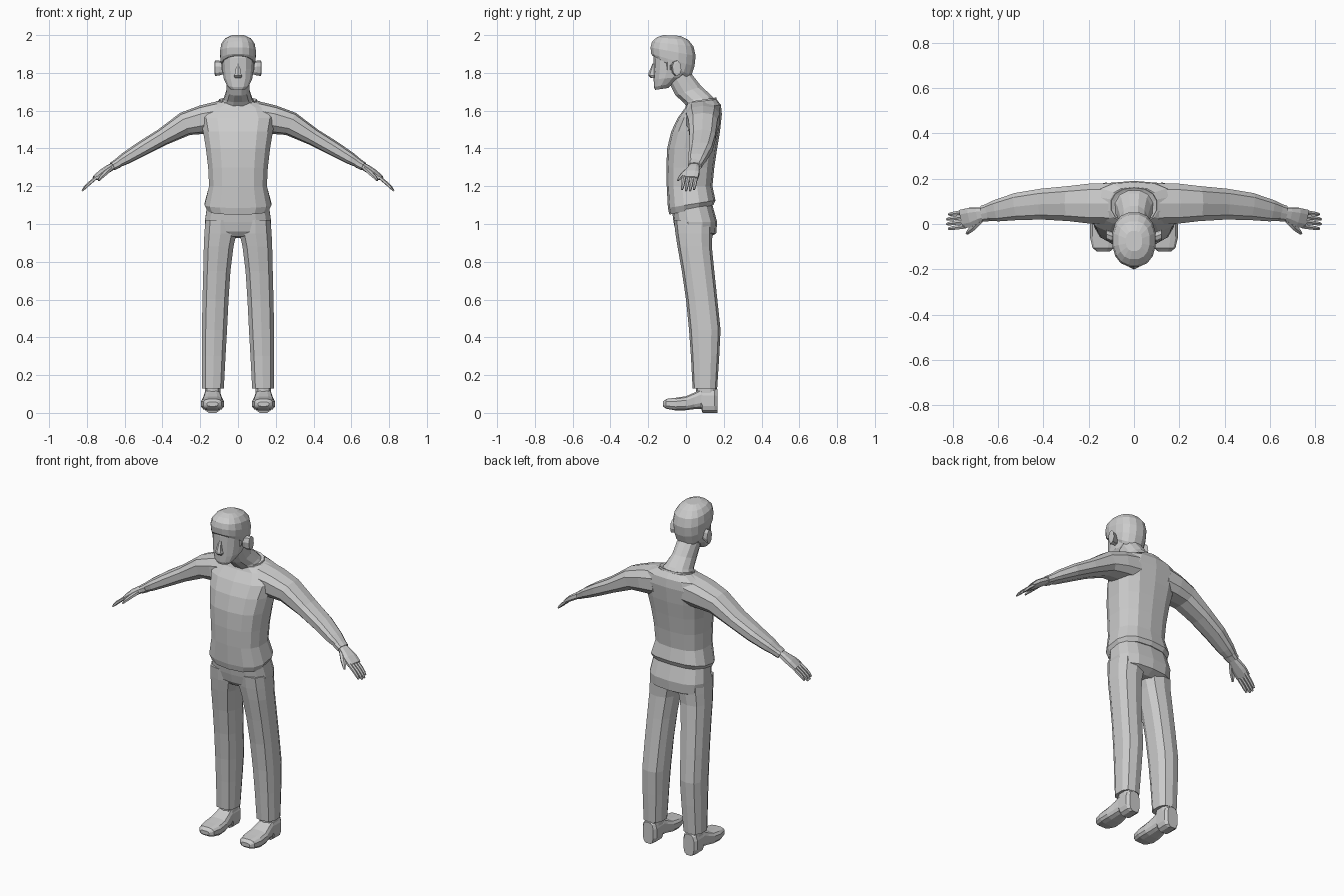
import bpy, bmesh, math
from mathutils import Vector as V

grey = bpy.data.materials.new("light grey")
grey.diffuse_color = (0.6, 0.6, 0.6, 1)


def ring(c, u, v, n=12, p=0.75):
    """Rounded-box section around c with half axes u and v."""
    a = [(i + 0.5) * math.tau / n for i in range(n)]
    f = lambda t: math.copysign(abs(t) ** p, t)
    mx = max(f(math.cos(t)) for t in a)
    my = max(f(math.sin(t)) for t in a)
    return [V(c) + V(u) * (f(math.cos(t)) / mx) + V(v) * (f(math.sin(t)) / my) for t in a]


def loft(name, rings, mirror=False):
    """Skin closed sections in order, cap both ends, optionally mirror in x."""
    bm = bmesh.new()
    rows = [[bm.verts.new(p) for p in r] for r in rings]
    n = len(rows[0])
    for a, b in zip(rows, rows[1:]):
        for i in range(n):
            j = (i + 1) % n
            bm.faces.new((a[i], a[j], b[j], b[i]))
    bm.faces.new(rows[0][::-1])
    bm.faces.new(rows[-1])
    bmesh.ops.recalc_face_normals(bm, faces=bm.faces)
    me = bpy.data.meshes.new(name)
    bm.to_mesh(me)
    bm.free()
    me.materials.append(grey)
    ob = bpy.data.objects.new(name, me)
    bpy.context.collection.objects.link(ob)
    if mirror:
        m = ob.modifiers.new("mirror", 'MIRROR')
        m.use_mirror_merge = False
    return ob


def body(name, rows, n=12, p=0.75):
    """Upright part: rows of (z front, z back, half width, y front, y back)."""
    loft(name, [ring((0, (f + b) / 2, (zf + zb) / 2), (w, 0, 0),
                     (0, (b - f) / 2, (zb - zf) / 2), n, p) for zf, zb, w, f, b in rows])


def limb(name, rows, n=10, p=0.75):
    """Sideways limb: rows of (x, y, z, half height, half depth), mirrored."""
    pts = [V(r[:3]) for r in rows]
    rings = []
    for i, r in enumerate(rows):
        d = pts[min(i + 1, len(pts) - 1)] - pts[max(i - 1, 0)]
        side = V((-d.y, d.x, 0)).normalized()
        up = d.cross(side).normalized()
        rings.append(ring(pts[i], side * r[4], up * r[3], n, p))
    loft(name, rings, True)


# Sweater torso with gathered hem
body("sweater", [
    (1.05, 1.10, .160, -.088, .145), (1.085, 1.125, .177, -.096, .156),
    (1.20, 1.20, .153, -.102, .140), (1.30, 1.30, .158, -.104, .150),
    (1.40, 1.40, .170, -.100, .165), (1.49, 1.49, .185, -.078, .180),
    (1.56, 1.58, .200, -.045, .190), (1.615, 1.63, .170, -.005, .185),
    (1.64, 1.66, .105, .005, .162)], 14)
body("collar", [(1.62, 1.65, .105, 0, .165), (1.645, 1.67, .1, .005, .16),
                (1.64, 1.665, .085, .015, .15)], 14, 0.9)

# Sleeves with cuffs
limb("sleeve", [
    (.10, .09, 1.565, .085, .090), (.19, .09, 1.552, .076, .088),
    (.28, .09, 1.530, .064, .077), (.40, .088, 1.460, .046, .068),
    (.51, .078, 1.398, .040, .060), (.60, .060, 1.345, .032, .048),
    (.645, .052, 1.318, .023, .036)])
limb("cuff", [(.635, .052, 1.322, .026, .039), (.665, .046, 1.305, .023, .035)])

# Hands: palm, four fingers, thumb
limb("palm", [(.65, .047, 1.313, .017, .024), (.685, .040, 1.293, .018, .032),
              (.72, .030, 1.270, .017, .042), (.757, .022, 1.242, .012, .042)], 8)
for i in range(4):
    y = .053 - .021 * i
    r = .08 if i in (1, 2) else .072
    limb(f"finger_{i + 1}", [
        (.745, y, 1.250, .009, .010), (.745 + r * .58, y - .006, 1.250 - r * .48, .009, .009),
        (.745 + r * .82, y - .009, 1.250 - r * .72, .008, .008),
        (.745 + r, y - .011, 1.250 - r * .93, .004, .005)], 6)
limb("thumb", [(.675, .020, 1.295, .011, .014), (.705, -.012, 1.267, .011, .013),
               (.725, -.030, 1.247, .009, .010), (.737, -.043, 1.230, .004, .005)], 6)

# Trousers: seat and two legs
body("trouser_seat", [
    (.935, .925, .130, -.035, .115), (.96, .95, .168, -.055, .160),
    (1.01, 1.01, .176, -.066, .165), (1.07, 1.10, .165, -.074, .140),
    (1.10, 1.14, .150, -.074, .130)], 14)
legs = [(.13, .075, .190, .035, .165), (.30, .066, .191, .026, .176),
        (.44, .058, .191, .016, .183), (.60, .050, .188, .000, .166),
        (.75, .040, .184, -.022, .150), (.88, .024, .181, -.045, .137),
        (.95, .008, .178, -.056, .140), (1.02, .010, .172, -.064, .140)]
loft("trouser_leg", [ring(((a + b) / 2, (f + k) / 2, z), ((b - a) / 2, 0, 0),
                          (0, (k - f) / 2, 0), 10) for z, a, b, f, k in legs], True)

# Shoes, running from toe to raised heel
shoe = [(-.122, .028, .035, .058), (-.105, .048, .022, .074), (-.055, .060, .013, .080),
        (.000, .058, .014, .088), (.045, .049, .020, .108), (.080, .045, .022, .128),
        (.088, .045, .000, .130), (.150, .046, .000, .130), (.167, .034, .000, .125)]
loft("shoe", [ring((.135, y, (a + b) / 2), (w, 0, 0), (0, 0, (b - a) / 2), 12, .65)
              for y, w, a, b in shoe], True)
loft("ankle", [ring((.134, .108, z), (.042, 0, 0), (0, .055, 0), 10)
               for z in (.08, .16)], True)

# Neck leaning forward, head and hair
body("neck", [(1.62, 1.655, .090, .005, .155), (1.645, 1.68, .075, -.015, .135),
              (1.68, 1.73, .060, -.055, .080), (1.75, 1.81, .060, -.090, .018)], 12, .9)
body("head", [
    (1.710, 1.720, .040, -.164, -.095), (1.725, 1.745, .058, -.170, -.065),
    (1.765, 1.780, .076, -.171, -.010), (1.820, 1.820, .083, -.172, .030),
    (1.880, 1.880, .087, -.172, .046), (1.940, 1.930, .080, -.160, .035)], 14, .85)
body("hair", [
    (1.888, 1.770, .080, -.165, .015), (1.890, 1.785, .088, -.176, .028),
    (1.900, 1.835, .093, -.184, .045), (1.935, 1.890, .095, -.188, .051),
    (1.965, 1.940, .088, -.180, .040), (1.988, 1.975, .068, -.155, .012),
    (2.000, 1.996, .036, -.120, -.030)], 16, .85)

# Nose, ears, sideburns
loft("nose", [ring((0, y, z), (w, 0, 0), (0, d, 0), 6, 1) for z, w, y, d in
              ((1.772, .016, -.173, .012), (1.785, .022, -.180, .020),
               (1.797, .016, -.180, .019), (1.850, .008, -.170, .007))])
loft("ear", [ring((x, y, 1.825), (0, a, .008), (0, -.006, b), 8, .9) for x, y, a, b in
             ((.072, -.062, .014, .026), (.100, -.056, .020, .036),
              (.122, -.048, .021, .037), (.124, -.046, .012, .026))], True)
loft("sideburn", [ring((x, -.092, z), (.010, 0, 0), (0, .012, 0), 6, .8)
                  for x, z in ((.077, 1.815), (.081, 1.87))], True)
